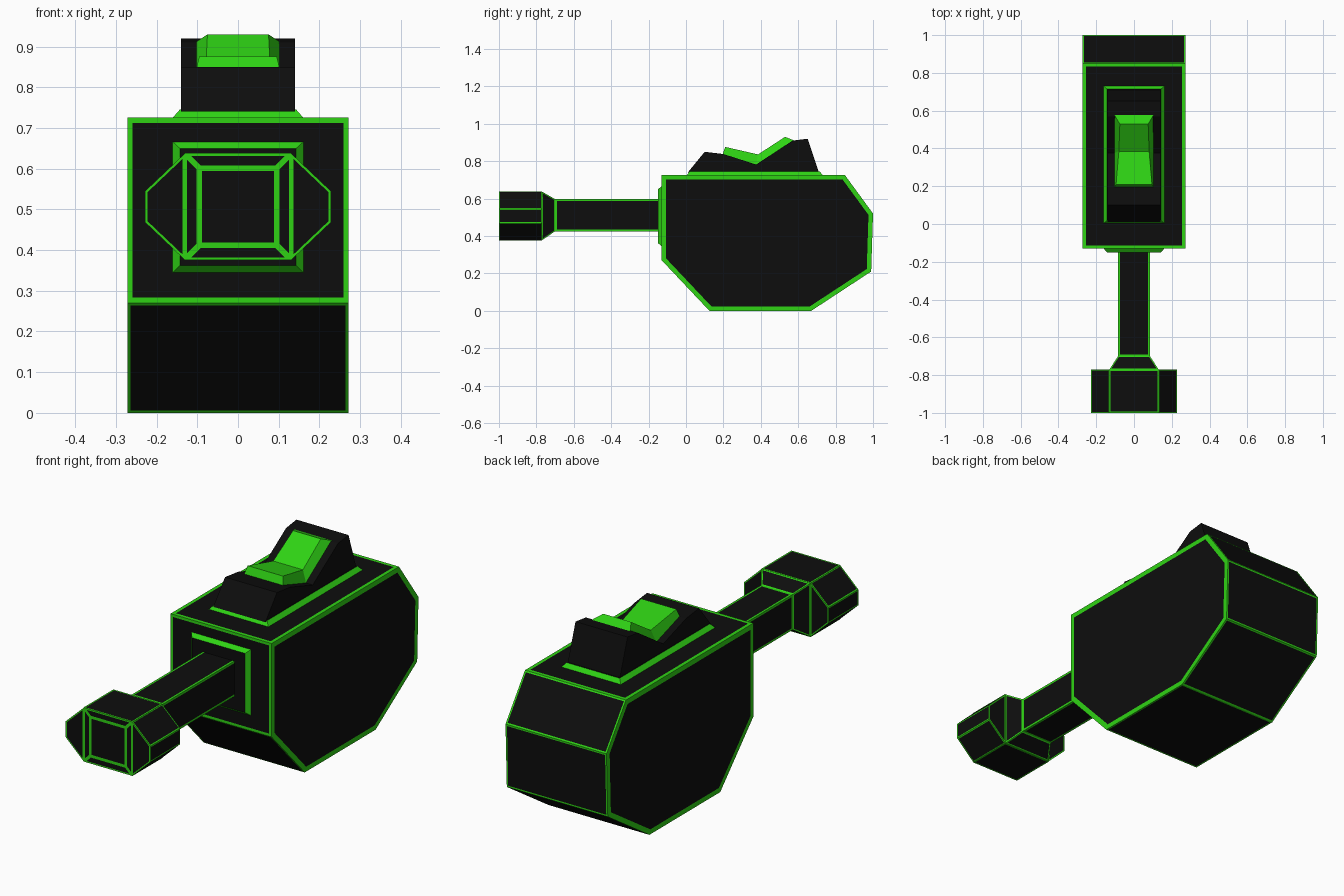
import bpy, bmesh

if "Cube" in bpy.data.objects:
    bpy.data.objects.remove(bpy.data.objects["Cube"])


def material(name, rgb):
    m = bpy.data.materials.new(name)
    m.diffuse_color = (*rgb, 1)
    m.use_nodes = True
    m.node_tree.nodes["Principled BSDF"].inputs["Base Color"].default_value = m.diffuse_color
    return m


BLACK = material("black panel", (0.004, 0.004, 0.004))
GREEN = material("bright green", (0.028, 0.65, 0.007))


def build(name, rings, rim=None, base=0, split_front=False):
    """Loft through equal rings of points, cap the ends, then frame every face in green.
    rim(normal) gives the width of the green border."""
    bm = bmesh.new()
    loops = [[bm.verts.new(p) for p in r] for r in rings]
    n = len(loops[0])
    for a, b in zip(loops, loops[1:]):
        for i in range(n):
            j = (i + 1) % n
            bm.faces.new((a[i], a[j], b[j], b[i]))
    bm.faces.new(loops[0])
    bm.faces.new(loops[-1])
    bmesh.ops.recalc_face_normals(bm, faces=bm.faces[:])
    for f in bm.faces:
        f.material_index = base
    if split_front:
        # end panel divided into a centre square and four trapezoids
        front = [f for f in bm.faces if f.normal.y < -0.99]
        bmesh.ops.inset_individual(bm, faces=front, thickness=0.052)
    if rim:
        for f in bm.faces[:]:
            w = rim(f.normal)
            border = bmesh.ops.inset_individual(bm, faces=[f], thickness=w, use_even_offset=True)
            for r in border["faces"]:
                r.material_index = 1
    me = bpy.data.meshes.new(name)
    bm.to_mesh(me)
    bm.free()
    me.materials.append(BLACK)
    me.materials.append(GREEN)
    ob = bpy.data.objects.new(name, me)
    bpy.context.collection.objects.link(ob)
    return ob


def side_profile(pts, half):
    return [[(x, y, z) for y, z in pts] for x in (-half, half)]


def square(y, hx, z0, z1):
    return [(-hx, y, z0), (hx, y, z0), (hx, y, z1), (-hx, y, z1)]


def flat(z, hx, y0, y1):
    return [(-hx, y0, z), (hx, y0, z), (hx, y1, z), (-hx, y1, z)]


def cap_black(ob, axis, sign):
    for p in ob.data.polygons:
        if p.normal[axis] * sign > 0.95:
            p.material_index = 0


# main body
def body_rim(n):
    if abs(n.x) > 0.9:
        return 0.024
    if n.z > 0.95:
        return 0.017
    return 0.013 if n.y < -0.95 else 0.008


body = [(-0.13, 0.725), (0.85, 0.725), (1.0, 0.52), (0.99, 0.21),
        (0.67, 0.0), (0.125, 0.0), (-0.13, 0.27)]
build("body", side_profile(body, 0.272), body_rim)

# raised green frames around the switch and the shaft
top = build("top_frame", [flat(0.72, 0.165, 0.0, 0.735), flat(0.745, 0.143, 0.02, 0.715)], base=1)
cap_black(top, 2, 1)
front = build("front_frame", [square(-0.125, 0.165, 0.34, 0.67), square(-0.15, 0.143, 0.362, 0.65)], base=1)
cap_black(front, 1, -1)

# switch housing with a notched top
housing = [(0.01, 0.74), (0.10, 0.85), (0.20, 0.838), (0.375, 0.782),
           (0.57, 0.91), (0.65, 0.92), (0.71, 0.74)]
build("switch_housing", side_profile(housing, 0.14))

# rocker switch: trapezoid sections along the notch (y, z base, y top, z top, widths)
rocker = [(0.195, 0.835, 0.21, 0.876, 0.105, 0.095),
          (0.375, 0.778, 0.385, 0.836, 0.105, 0.08),
          (0.58, 0.91, 0.53, 0.93, 0.105, 0.075)]
build("rocker_switch", [[(-wb, yb, zb), (wb, yb, zb), (wt, yt, zt), (-wt, yt, zt)]
                        for yb, zb, yt, zt, wb, wt in rocker], base=1)

# shaft, collar and head core
thin = lambda n: 0.01
build("shaft", [square(-0.70, 0.085, 0.425, 0.597), square(-0.14, 0.085, 0.425, 0.597)], thin)
build("collar", [square(-0.77, 0.13, 0.377, 0.637), square(-0.70, 0.085, 0.425, 0.597)], lambda n: 0.006)
build("head_core", [square(-1.0, 0.132, 0.375, 0.638), square(-0.77, 0.132, 0.375, 0.638)],
      lambda n: 0.007, split_front=True)

# angled side wings of the head
for s, label in ((-1, "left"), (1, "right")):
    wing = [(0.13, 0.638), (0.228, 0.545), (0.228, 0.468), (0.13, 0.375)]
    build(label + "_head_wing", [[(s * x, y, z) for x, z in wing] for y in (-1.0, -0.77)],
          lambda n: 0.006)
